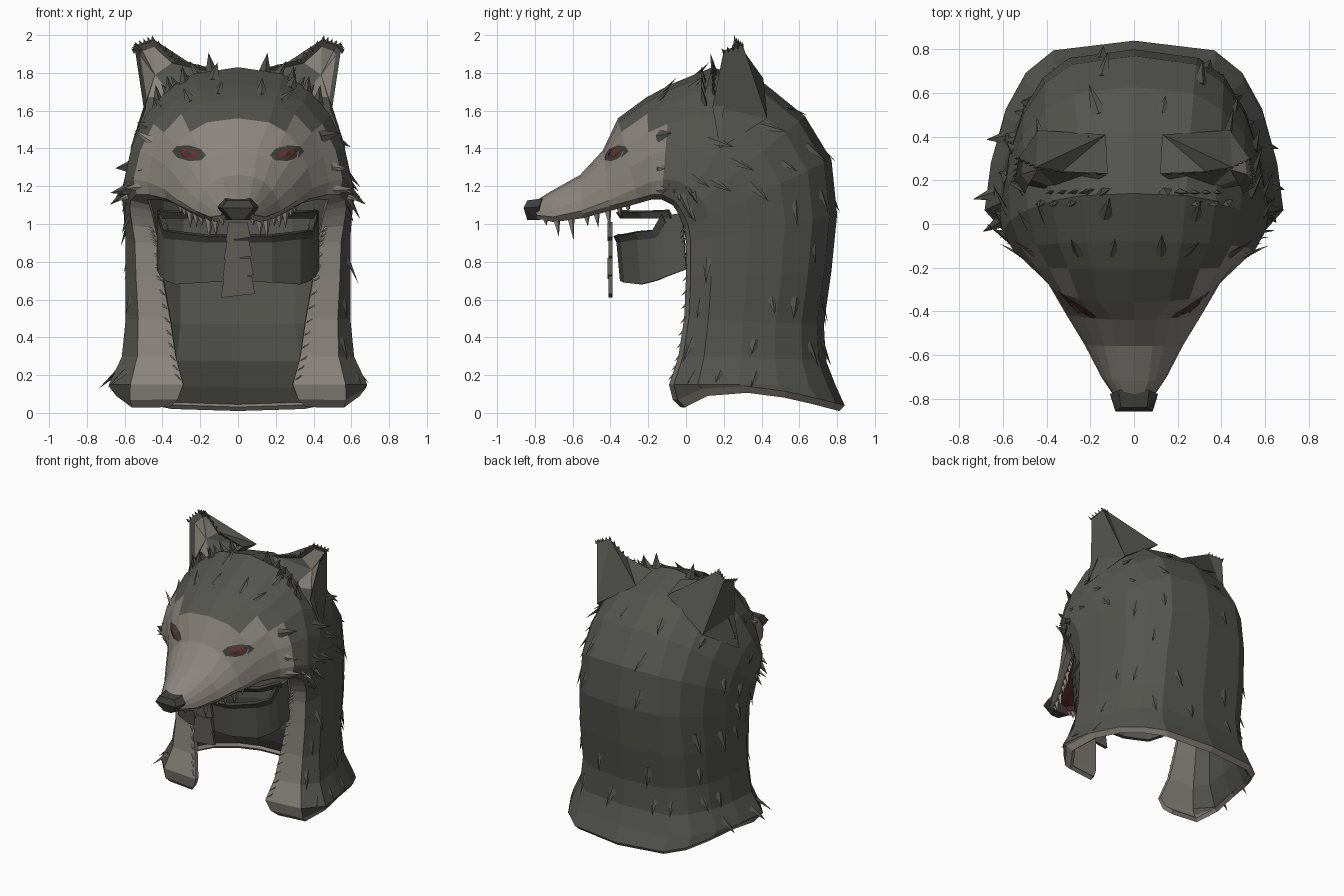
import bpy, bmesh, random
from math import sin, cos, radians, pi
from mathutils import Vector as V
from mathutils.bvhtree import BVHTree

random.seed(7)
cube = bpy.data.objects.get("Cube")
if cube:
    bpy.data.objects.remove(cube)


def material(name, rgb):
    m = bpy.data.materials.new(name)
    m.use_nodes = True
    m.diffuse_color = (*rgb, 1)
    m.node_tree.nodes["Principled BSDF"].inputs["Base Color"].default_value = (*rgb, 1)
    return m


FUR = material("dark grey fur", (.088, .088, .078))
PALE = material("pale grey fur", (.255, .235, .205))
TONGUE = material("tongue grey", (.115, .108, .095))
DARK = material("dark leather", (.05, .05, .045))
RED = material("eye red", (.15, .025, .025))
MOUTH = material("mouth red", (.13, .03, .03))
BONE = material("tooth bone", (.29, .265, .225))


def make(name, verts, faces, mats, rule=None, fix=True):
    me = bpy.data.meshes.new(name)
    me.from_pydata([tuple(v) for v in verts], [], faces)
    for m in mats:
        me.materials.append(m)
    if rule:
        for p in me.polygons:
            p.material_index = rule(p)
    if fix:
        bm = bmesh.new()
        bm.from_mesh(me)
        bmesh.ops.recalc_face_normals(bm, faces=bm.faces)
        bm.to_mesh(me)
        bm.free()
    ob = bpy.data.objects.new(name, me)
    bpy.context.collection.objects.link(ob)
    return ob


def thicken(ob, depth):
    mod = ob.modifiers.new("thickness", "SOLIDIFY")
    mod.thickness, mod.offset = depth, -1
    return mod


def flip(p):
    return V((-p[0], p[1], p[2]))


def grid_faces(rows, cols):
    return [(i * cols + j, (i + 1) * cols + j, (i + 1) * cols + j + 1, i * cols + j + 1)
            for i in range(rows - 1) for j in range(cols - 1)]


# Arches from the nose over the crown and down the neck to the hem:
# edge x, y, z, half width, apex y, z, roundness
ARCHES = [
    (.06, -.79, 1.03, .09, -.80, 1.12, .7),
    (.12, -.70, 1.01, .15, -.72, 1.17, .7),
    (.19, -.55, 1.03, .23, -.56, 1.26, .85),
    (.27, -.40, 1.07, .32, -.44, 1.39, 1),
    (.34, -.25, 1.11, .40, -.36, 1.56, .75),
    (.42, -.18, 1.13, .49, -.21, 1.67, .8),
    (.48, -.13, 1.13, .56, -.08, 1.74, .8),
    (.47, -.07, 1.10, .61, .14, 1.83, .8),
    (.46, -.05, 1.07, .62, .42, 1.74, .75),
    (.45, -.03, 1.03, .62, .63, 1.57, .7),
    (.44, -.01, .98, .61, .77, 1.34, .65),
    (.42, 0, .90, .60, .80, 1.05, .6),
    (.40, 0, .72, .60, .77, .75, .55),
    (.36, -.01, .50, .60, .73, .47, .55),
    (.33, -.04, .30, .62, .74, .28, .52),
    (.29, -.09, .15, .69, .79, .15, .52),
    (.32, -.07, .07, .68, .84, .04, .52),
    (.36, -.03, .03, .65, .81, .01, .52)]
HEM = len(ARCHES) - 2
ANGLES = (10, 25, 41, 57, 72, 90)


def arch(k):
    ex, ey, ez, w, ay, az, p = ARCHES[k]
    edge, span = V((0, ey, ez)), V((0, ay - ey, az - ez))
    half = [V((ex, ey, ez)), edge + span.normalized() * .025 + V((ex + (w - ex) * .7, 0, 0))]
    for a in map(radians, ANGLES):
        pt = edge + span * sin(a) + V((w * max(cos(a), 0) ** p, 0, 0))
        if k >= HEM:
            pt.z += .085 * sin(pi * sin(a) ** .75)
        half.append(pt)
    half[-1].x = 0
    return half + [flip(q) for q in reversed(half[:-1])]


rows = [arch(k) for k in range(len(ARCHES))]
cols = len(rows[0])
verts = [p for r in rows for p in r]
faces = grid_faces(len(rows), cols)


def is_pale(index, c):
    i, j = divmod(index, cols - 1)
    return (j in (0, cols - 2) or i < 4 or i == HEM
            or (i == 4 and c.z < 1.52) or (i == 5 and c.z < 1.46))


# Hood shell: outer, inner and rim colours are chosen by slot offset
hood = make("wolf_hood", verts, faces, [FUR, PALE, FUR, PALE, PALE, PALE],
            lambda p: int(is_pale(p.index, p.center)), fix=False)
shell = thicken(hood, .03)
shell.material_offset, shell.material_offset_rim = 2, 4
surface = BVHTree.FromPolygons(verts, faces)

# Red roof of the mouth
roof = []
for r in rows[:7]:
    e = r[0]
    roof += [V((e.x * s * .95, e.y, e.z + .015 + .05 * (1 - s * s))) for s in (-1, -.5, 0, .5, 1)]
make("mouth_roof", roof, grid_faces(7, 5), [MOUTH])


# Pointed tufts and teeth: flat-based spikes gathered into one mesh
class Spikes:
    def __init__(self):
        self.v, self.f, self.m = [], [], []

    def add(self, base, way, length, width, mat=0, flat=.5, normal=(.3, -1, .2)):
        d = V(way).normalized()
        s = d.cross(V(normal)).normalized()
        t = s.cross(d).normalized()
        k, b = len(self.v), V(base)
        self.v += [b + s * width, b + t * width * flat, b - s * width,
                   b - t * width * flat, b + d * length]
        self.f += [(k + a, k + (a + 1) % 4, k + 4) for a in range(4)]
        self.f.append((k + 3, k + 2, k + 1, k))
        self.m += [mat] * 5

    def build(self, name, mats):
        return make(name, self.v, self.f, mats, lambda p: self.m[p.index])


tufts = Spikes()
for n, f in enumerate(faces):
    i, j = divmod(n, cols - 1)
    c = sum((verts[k] for k in f), V()) / 4
    if i < 5 or i > 14 or j in (0, cols - 2) or random.random() > .5:
        continue
    down = (verts[f[1]] - verts[f[0]]).normalized()
    across = verts[f[3]] - verts[f[0]]
    up = down.cross(across).normalized()
    c += across * random.uniform(-.3, .3)
    lean = across.normalized() * random.uniform(-.3, .3)
    tufts.add(c - up * .008, down + lean + up * random.uniform(.25, .5), random.uniform(.09, .16),
              random.uniform(.026, .04), int(is_pale(n, c)), .4, up)

# Ragged fur along the front edges of the neck panels
for k in range(10, 15):
    for s in range(3):
        p = rows[k][0].lerp(rows[k + 1][0], s / 3)
        for q, side in ((p, 1), (flip(p), -1)):
            tufts.add(q + V((side * .03, .005, 0)), (-side * .6, -.5, -.5), .05, .011, 1)

# Cheek whisker tufts and crown tufts
for side in (1, -1):
    for s in range(5):
        base = V((side * (.42 + .03 * s), -.16 + .03 * s, 1.32 - .04 * s))
        tufts.add(base, (side, .1, -.35), .12, .025, 1)
        tufts.add(base + V((side * .06, .08, 0)), (side * .8, .25, -.6), .1, .025, 0)
    for x, y, z in ((.14, .15, 1.8), (.28, .1, 1.73), (.36, .1, 1.68), (.42, .1, 1.63)):
        tufts.add((side * x, y, z), (side * .15, -.2, 1), .11, .035)

# Ears: a hollow front ring folded back to an outer and an inner root on the head
ring = [V(p) for p in ((.57, .18, 1.40), (.50, .14, 1.62), (.545, .2, 1.92), (.53, .30, 1.95),
                       (.45, .26, 1.98), (.33, .24, 1.87), (.12, .23, 1.82), (.32, .11, 1.64))]
roots = [V((.44, .43, 1.56)), V((.13, .41, 1.77))]
center = V((.42, .19, 1.79))
inner = [center.lerp(p, .78) + V((0, .03, 0)) for p in ring]
inner[0] = center.lerp(ring[1], .7) + V((0, .05, 0))
count = len(ring)
ear_faces, pit = [], 2 * count + 2
for a in range(count):
    b = (a + 1) % count
    ear_faces += [(a, b, count + b, count + a), (a, 2 * count + (3 < a < 7), b),
                  (count + a, count + b, pit)]
ear_faces += [(4, 2 * count, 2 * count + 1), (7, 2 * count + 1, 2 * count)]
for name, side in (("left_ear", 1), ("right_ear", -1)):
    pts = [p if side > 0 else flip(p) for p in ring + inner + roots + [center + V((.02, .06, 0))]]
    make(name, pts, ear_faces, [FUR, PALE],
         lambda p: int(p.index < 3 * count and p.index % 3 == 2 and abs(p.center.x) > .36))
    for a in range(2, 6):
        for s in range(4):
            p = ring[a].lerp(ring[a + 1], s / 4) - V((0, 0, .01))
            out = (p - center).normalized() + V((0, -.5, 0))
            if side < 0:
                p, out = flip(p), flip(out)
            tufts.add(p, out, .03, .012)
    for s in range(4):
        p = V((.2 + .05 * s, .15, 1.77 - .04 * s))
        tufts.add(p if side > 0 else flip(p), (side * .6, -.1, 1), .11, .035)
tufts.build("fur_tufts", [FUR, PALE])

# Teeth along the upper jaw
teeth = Spikes()
for k, t, size in ((0, .5, .04), (1, .1, .09), (1, .6, .12), (2, .15, .06),
                   (2, .5, .08), (2, .9, .1), (3, .3, .06), (3, .6, .05)):
    p = rows[k][0].lerp(rows[k + 1][0], t) + V((-.01, 0, .02))
    for q in (p, flip(p)):
        teeth.add(q, (0, .12, -1), size + .01, .026, 0, .8)
teeth.build("upper_teeth", [BONE])

# Nose
nose = [V((s * x, y, z)) for s in (1, -1) for x, y, z in
        ((.07, -.76, 1.135), (.06, -.84, 1.125), (.11, -.78, 1.09),
         (.085, -.86, 1.085), (.03, -.84, 1.02), (.06, -.77, 1.02))]
bm = bmesh.new()
for p in nose:
    bm.verts.new(p)
bmesh.ops.convex_hull(bm, input=bm.verts)
me = bpy.data.meshes.new("nose")
bm.to_mesh(me)
bm.free()
me.materials.append(DARK)
bpy.context.collection.objects.link(bpy.data.objects.new("nose", me))


# Eyes: slanted plates laid on the face
def eye_plate(name, side, rx, rz, lift, mat):
    pts = []
    for a in range(9):
        ang = 2 * pi * a / 8
        r = 0 if a == 8 else 1
        x = .26 + r * rx * cos(ang)
        z = 1.375 + r * rz * sin(ang) + (x - .26) * .12
        hit = surface.ray_cast(V((x, -2, z)), V((0, 1, 0)))[0]
        pts.append(V((side * x, hit.y - lift - (1 - r) * .012, z)))
    make(name, pts, [(a, (a + 1) % 8, 8) for a in range(8)], [mat])


for label, side in (("left", 1), ("right", -1)):
    eye_plate(label + "_eye_socket", side, .09, .042, .006, DARK)
    eye_plate(label + "_iris", side, .045, .027, .014, RED)
    eye_plate(label + "_pupil", side, .016, .018, .022, DARK)


# Lower jaw: a curved band, its lip and a slim upper strap
def band(name, profile, depth, mat):
    half = [V(p) for p in profile]
    tops = [flip(p) for p in reversed(half[1:])] + half
    drops = depth[:0:-1] + depth
    lows = [p - V((0, -.02, d)) for p, d in zip(tops, drops)]
    thicken(make(name, tops + lows, grid_faces(2, len(tops)), [mat], fix=False), .025)


band("lower_jaw", ((0, -.37, .92), (.18, -.35, .92), (.33, -.26, .94), (.385, -.18, .95),
                   (.41, -.13, 1.04), (.43, -.02, 1.06)), (.22, .23, .26, .25, .32, .3), FUR)
band("jaw_lip", ((0, -.385, .935), (.18, -.365, .935), (.34, -.27, .955), (.395, -.18, .965),
                 (.42, -.13, 1.05)), (.04, .04, .04, .04, .04), DARK)
band("jaw_strap", ((0, -.37, 1.06), (.2, -.35, 1.06), (.35, -.25, 1.06), (.43, -.1, 1.07)),
     (.03, .03, .03, .04), DARK)

# Hanging tongue of overlapping tapered plates
for k in range(4):
    top, low = 1.01 - .095 * k, .92 - .1 * k
    w, y0 = .05 + .008 * k, -.415 + .004 * (k % 2)
    pts = [(s * x, y, z) for y in (y0, -.39) for s, x, z in
           ((-1, w, top), (1, w, top), (1, w + .016, low + .01), (-1, w + .016, low - .01))]
    make(f"tongue_plate_{k + 1}", pts,
         [(0, 1, 2, 3), (7, 6, 5, 4)] + [(a, a + 4, (a + 1) % 4 + 4, (a + 1) % 4) for a in range(4)], [TONGUE])
